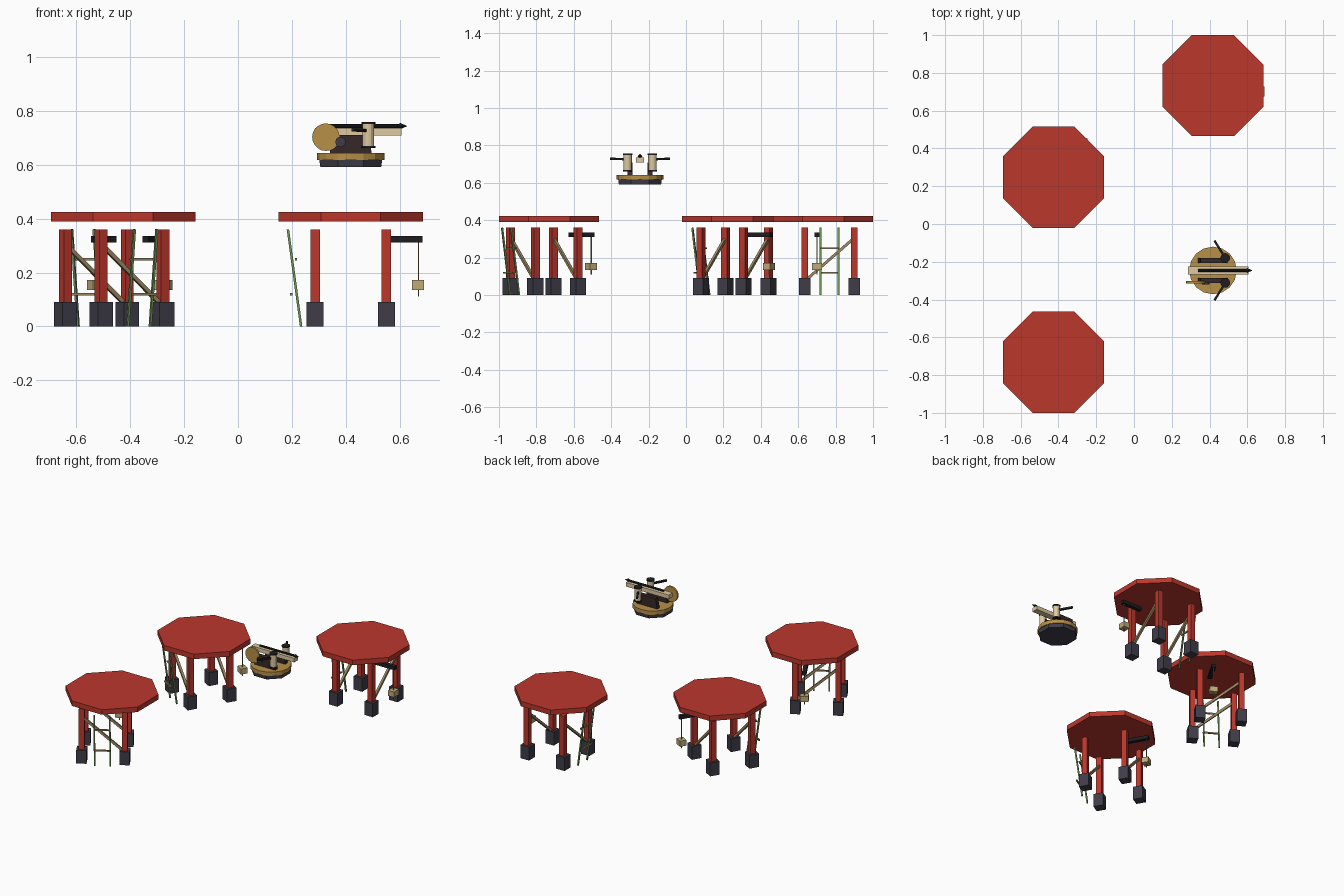
import bpy, bmesh, math
from mathutils import Vector, Matrix

if "Cube" in bpy.data.objects:
    bpy.data.objects.remove(bpy.data.objects["Cube"])


def mat(name, r, g, b):
    m = bpy.data.materials.new(name)
    m.diffuse_color = tuple((c / 255) ** 2.2 for c in (r, g, b)) + (1,)
    m.use_nodes = True
    m.node_tree.nodes["Principled BSDF"].inputs["Base Color"].default_value = m.diffuse_color
    return m


RED = mat("red paint", 186, 58, 48)
DARK = mat("dark stone", 66, 63, 74)
BLACK = mat("black iron", 36, 34, 38)
BROWN = mat("dark wood", 58, 44, 44)
GOLD = mat("brass", 182, 142, 72)
TAN = mat("pale wood", 222, 200, 160)
BRACE = mat("brace wood", 156, 136, 98)
CRATE = mat("crate wood", 190, 170, 120)
GREEN = mat("green bamboo", 112, 146, 88)


def finish(name, bm, m, world):
    bmesh.ops.recalc_face_normals(bm, faces=bm.faces)
    me = bpy.data.meshes.new(name)
    bm.to_mesh(me)
    bm.free()
    me.materials.append(m)
    ob = bpy.data.objects.new(name, me)
    ob.matrix_world = world
    bpy.context.collection.objects.link(ob)
    return ob


def box(name, m, loc, size, world=Matrix()):
    bm = bmesh.new()
    bmesh.ops.create_cube(bm, size=1, matrix=Matrix.Translation(loc) @ Matrix.Diagonal((*size, 1)))
    return finish(name, bm, m, world)


def along(a, b):
    a, b = Vector(a), Vector(b)
    rot = (b - a).to_track_quat('Z', 'Y').to_matrix().to_4x4()
    return Matrix.Translation((a + b) / 2) @ rot, (b - a).length


def beam(name, m, a, b, t, world=Matrix()):
    # square bar between two points
    mx, length = along(a, b)
    return box(name, m, (0, 0, 0), (t, t, length), world @ mx)


def cyl(name, m, a, b, r1, r2=None, n=16, turn=0.0, world=Matrix()):
    # cylinder or cone between two points
    mx, length = along(a, b)
    bm = bmesh.new()
    bmesh.ops.create_cone(bm, cap_ends=True, segments=n, radius1=r1,
                          radius2=r1 if r2 is None else r2, depth=length,
                          matrix=Matrix.Rotation(turn, 4, 'Z'))
    return finish(name, bm, m, world @ mx)


def tower(deck_xy, legs_xy, degrees):
    # octagonal deck, never turned
    x, y = deck_xy
    cyl("deck", RED, (x, y, 0.39), (x, y, 0.424), 0.29, n=8, turn=math.pi / 8)
    w = Matrix.Translation((*legs_xy, 0)) @ Matrix.Rotation(math.radians(degrees), 4, 'Z')
    h = 0.132
    # legs and footings
    for sx in (-h, h):
        for sy in (-h, h):
            box("leg", RED, (sx, sy, 0.22), (0.035, 0.035, 0.28), w)
            box("footing", DARK, (sx, sy, 0.045), (0.063, 0.063, 0.09), w)
    # diagonal braces
    for sy in (-h, h):
        beam("brace", BRACE, (-h, sy, 0.305), (h, sy, 0.075), 0.015, w)
    # ladder
    for sx in (-0.048, 0.048):
        beam("ladder_rail", GREEN, (sx, -0.233, 0.36), (sx, -0.184, 0), 0.009, w)
    box("upper_rung", BRACE, (0, -0.203, 0.25), (0.1, 0.009, 0.009), w)
    box("lower_rung", BRACE, (0, -0.221, 0.12), (0.1, 0.009, 0.009), w)
    # hoist
    box("hoist_beam", BLACK, (0.066, 0.192, 0.323), (0.026, 0.147, 0.024), w)
    box("hoist_rope", BRACE, (0.066, 0.251, 0.217), (0.005, 0.005, 0.212), w)
    box("hoist_crate", CRATE, (0.066, 0.25, 0.153), (0.052, 0.044, 0.037), w)


tower((-0.426, -0.732), (-0.459, -0.7575), 30)
tower((-0.426, 0.247), (-0.459, 0.26), -30)
tower((0.418, 0.733), (0.418, 0.767), -90)

# turntable of the bolt thrower
B = Matrix.Translation((0.418, -0.246, 0))
cyl("turntable_base", DARK, (0, 0, 0.591), (0, 0, 0.617), 0.122, 0.126, n=8, turn=math.pi / 8, world=B)
cyl("turntable_ring", GOLD, (0, 0, 0.617), (0, 0, 0.643), 0.126, n=16, world=B)

for s in (-1, 1):
    # tapered cheek plate
    bm = bmesh.new()
    y0, y1 = s * 0.04, s * 0.066
    prof = [(-0.078, 0.643), (0.078, 0.643), (0.065, 0.71), (-0.065, 0.71)]
    f = bm.faces.new([bm.verts.new((x, y0, z)) for x, z in prof])
    g = bmesh.ops.extrude_face_region(bm, geom=[f])
    bmesh.ops.translate(bm, vec=(0, y1 - y0, 0), verts=[v for v in g["geom"] if isinstance(v, bmesh.types.BMVert)])
    finish("cheek_plate", bm, BROWN, B)
    # spring drum with caps and throwing arm
    x, y = 0.065, s * 0.066
    cyl("spring_drum", TAN, (x, y, 0.668), (x, y, 0.752), 0.022, n=12, world=B)
    cyl("drum_top_cap", BLACK, (x, y, 0.75), (x, y, 0.758), 0.026, n=12, world=B)
    cyl("drum_bottom_cap", BLACK, (x, y, 0.662), (x, y, 0.67), 0.026, n=12, world=B)
    beam("throwing_arm", BLACK, (x, y, 0.726), (0.008, s * 0.158, 0.729), 0.012, B)

# stock and bolt
box("stock", TAN, (0.028, 0, 0.722), (0.32, 0.042, 0.027), B)
cyl("bolt_shaft", BLACK, (-0.08, 0, 0.743), (0.18, 0, 0.743), 0.007, n=8, world=B)
cyl("bolt_tip", BLACK, (0.18, 0, 0.743), (0.21, 0, 0.743), 0.013, 0, n=4, world=B)

# winding wheel and hub
cyl("winding_wheel", GOLD, (-0.092, -0.068, 0.702), (-0.092, -0.056, 0.702), 0.051, n=20, world=B)
cyl("wheel_hub", DARK, (-0.038, -0.074, 0.684), (-0.038, -0.05, 0.684), 0.019, n=12, world=B)
